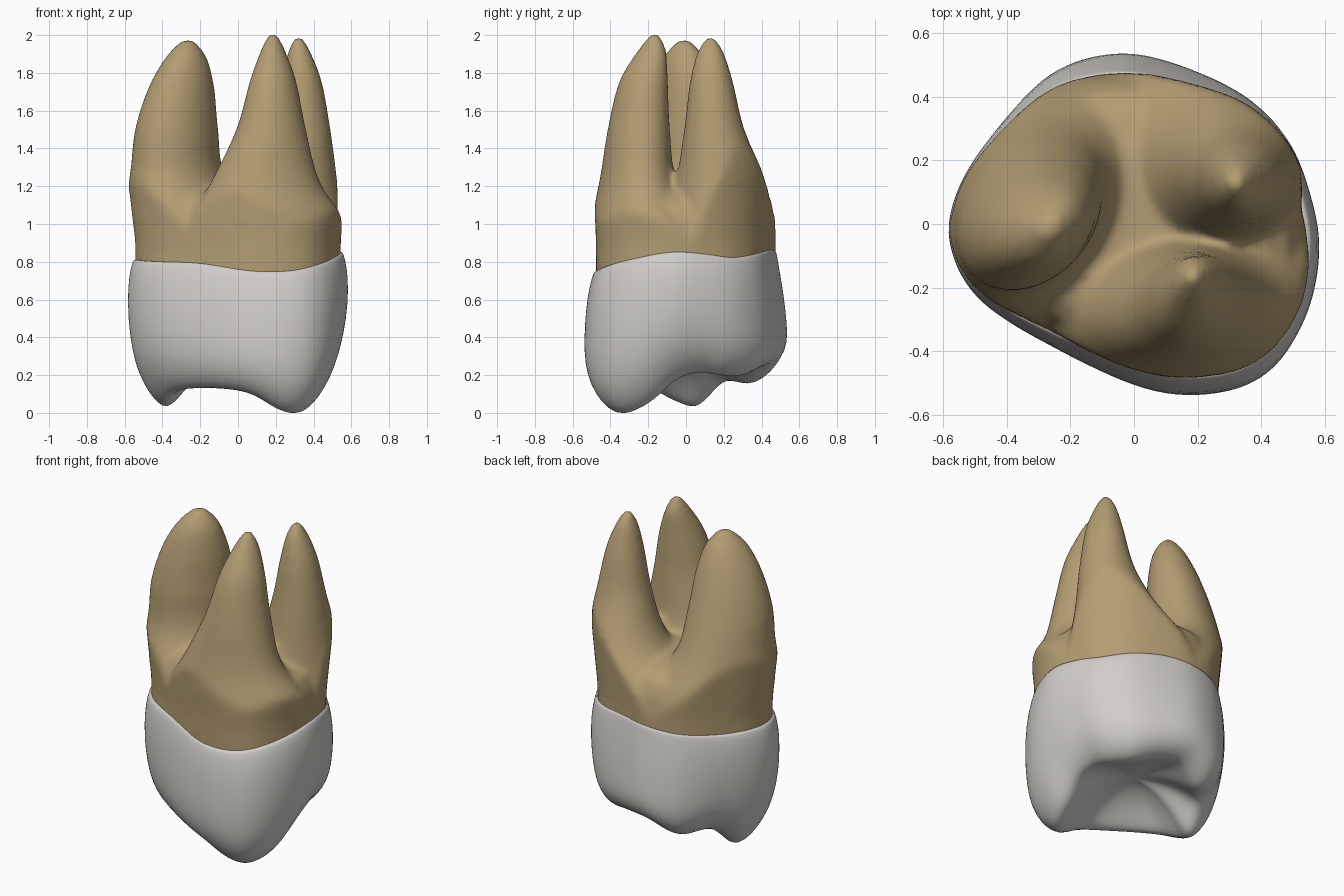
import bpy, bmesh, math
from mathutils import Vector

if "Cube" in bpy.data.objects:
    bpy.data.objects.remove(bpy.data.objects["Cube"])

def material(name, rgb):
    m = bpy.data.materials.new(name)
    m.diffuse_color = (*rgb, 1)
    m.use_nodes = True
    m.node_tree.nodes["Principled BSDF"].inputs["Base Color"].default_value = m.diffuse_color
    return m

ENAMEL = material("enamel_white", (0.64, 0.62, 0.59))
DENTINE = material("root_tan", (0.45, 0.34, 0.17))

def spline(pts, steps, closed):
    """Catmull-Rom through points of any dimension."""
    n, out = len(pts), []
    get = (lambda i: Vector(pts[i % n])) if closed else (lambda i: Vector(pts[max(0, min(n - 1, i))]))
    for i in range(n if closed else n - 1):
        a, b, c, d = (get(i + k) for k in (-1, 0, 1, 2))
        for s in range(steps):
            t = s / steps
            out.append(0.5 * (2 * b + (c - a) * t + (2 * a - 5 * b + 4 * c - d) * t * t
                              + (3 * b - a - 3 * c + d) * t ** 3))
    if not closed:
        out.append(get(n - 1))
    return out

def loft(bm, rings, cap_start, cap_end):
    rows = [[bm.verts.new(p) for p in r] for r in rings]
    n = len(rows[0])
    for a, b in zip(rows, rows[1:]):
        for i in range(n):
            j = (i + 1) % n
            bm.faces.new((a[i], a[j], b[j], b[i]))
    for row, cap in ((rows[0], cap_start), (rows[-1], cap_end)):
        if cap:
            c = bm.verts.new(sum((v.co for v in row), Vector()) / n)
            for i in range(n):
                bm.faces.new((row[i], row[(i + 1) % n], c))

def finish(bm, name, mat):
    bmesh.ops.recalc_face_normals(bm, faces=bm.faces)
    me = bpy.data.meshes.new(name)
    bm.to_mesh(me)
    bm.free()
    me.materials.append(mat)
    ob = bpy.data.objects.new(name, me)
    bpy.context.collection.objects.link(ob)
    bpy.context.view_layer.objects.active = ob
    return ob

def apply_all(ob):
    for m in list(ob.modifiers):
        bpy.ops.object.modifier_apply(modifier=m.name)
    ob.data.shade_smooth()

# Crown outline seen from above: x, y, neck line height, biting edge height
OUTLINE = [
    (0.45, -0.45, .79, -.01), (0.55, -0.28, .83, .05), (0.585, -0.08, .86, .17), (0.555, 0.10, .85, .21),
    (0.49, 0.27, .83, .195), (0.36, 0.41, .85, .19), (0.16, 0.50, .87, .23), (-0.05, 0.54, .86, .235),
    (-0.27, 0.48, .84, .15), (-0.45, 0.29, .82, .16), (-0.56, 0.10, .82, .03), (-0.58, -0.07, .82, .05),
    (-0.48, -0.25, .81, .11), (-0.22, -0.41, .80, .125), (0.07, -0.53, .76, .10), (0.30, -0.53, .76, .01)]
cols = spline(OUTLINE, 4, True)

# Crown wall: fraction down from neck, then scale at the sides, front and back
WALL = [(.02, .90, .85, .85), (0, .945, .885, .885), (.06, .97, .915, .895), (.2, 1, .96, .925),
        (.42, .995, .99, .965), (.62, .96, 1, .99), (.78, .90, .98, 1), (.90, .81, .91, .94),
        (.97, .73, .82, .84), (1, .655, .72, .73)]
# Chewing surface: scale relative to cusp ring, blend toward the central pit
FOSSA = [(.88, .14), (.72, .42), (.52, .70), (.3, .9), (.12, .98)]
PIT = 0.29

def crown_ring(u, side, front, back):
    ring = []
    for x, y, top, low in cols:
        b = y * y / (x * x + y * y)
        s = side * (1 - b) + (back if y > 0 else front) * b
        ring.append(Vector((x * s, y * s, top + (low - top) * u)))
    return ring

bm = bmesh.new()
rings = [crown_ring(*w) for w in WALL]
edge = rings[-1]
for s, k in FOSSA:
    rings.append([Vector((p.x * s, p.y * s, p.z + (PIT - p.z) * k)) for p in edge])
loft(bm, rings, False, True)
crown = finish(bm, "crown", ENAMEL)
crown.modifiers.new("smooth", 'SUBSURF').levels = 1
apply_all(crown)

# Roots: a tapering trunk that splits into three
SX, SY = .93, .88
bm = bmesh.new()
TRUNK = [(.62, .95), (.80, 1), (.92, .99), (1.03, .96), (1.11, .89), (1.16, .76), (1.19, .5), (1.2, .2)]
loft(bm, [[Vector((c[0] * s * SX, c[1] * s * SY, z)) for c in cols] for z, s in TRUNK], True, True)

limits = [(math.atan2(c[1], c[0]), math.hypot(c[0], c[1]), c[2]) for c in spline(OUTLINE, 16, True)]

def limit_at(x, y):
    a = math.atan2(y, x)
    return min(limits, key=lambda l: abs(l[0] - a))

def clip(x, y, z):
    """Keep low root sections inside the neck outline."""
    t = max(0, min(1, (z - .9) / .35))
    sx, sy = SX + .07 * t, SY + .03 * t
    x, y = x / sx, y / sy
    k = min(1, limit_at(x, y)[1] / max(math.hypot(x, y), 1e-6))
    return Vector((x * k * sx, y * k * sy, z))

def root(skew, sections):
    """Sections: centre x, centre y, z, half width x, half width y."""
    rings = []
    for x, y, z, rx, ry in spline(sections, 6, False):
        rings.append([clip(x + rx * math.cos(a), y + ry * math.sin(a + skew), z)
                      for a in (i * math.tau / 48 for i in range(48))])
    loft(bm, rings, True, True)

# left root
root(.25, [(-.20, .05, .65, .45, .45), (-.25, .06, .98, .39, .40), (-.32, .055, 1.25, .255, .28),
           (-.325, .02, 1.5, .22, .225), (-.30, 0, 1.72, .175, .17), (-.275, -.01, 1.88, .11, .11),
           (-.265, -.01, 1.975, .03, .03)])
# front root
root(.15, [(.15, -.20, .65, .48, .40), (.155, -.22, .98, .43, .30), (.145, -.255, 1.22, .29, .205),
           (.175, -.25, 1.5, .185, .165), (.185, -.225, 1.75, .125, .13), (.185, -.18, 1.92, .065, .075),
           (.185, -.165, 2.01, .02, .02)])
# back root
root(0, [(.20, .20, .65, .45, .40), (.20, .21, .98, .38, .33), (.295, .185, 1.25, .23, .235),
         (.33, .15, 1.5, .16, .16), (.335, .135, 1.75, .11, .115), (.325, .13, 1.91, .06, .07),
         (.32, .13, 1.99, .02, .02)])
roots = finish(bm, "roots", DENTINE)
fuse = roots.modifiers.new("fuse", 'REMESH')
fuse.mode = 'VOXEL'
fuse.voxel_size = 0.018
soft = roots.modifiers.new("soften", 'SMOOTH')
soft.factor = 0.5
soft.iterations = 10
apply_all(roots)

# Open the root underside hidden inside the crown
bm = bmesh.new()
bm.from_mesh(roots.data)
hidden = []
for f in bm.faces:
    c = f.calc_center_median()
    if c.z < limit_at(c.x, c.y)[2] - .035:
        hidden.append(f)
bmesh.ops.delete(bm, geom=hidden, context='FACES')
bm.to_mesh(roots.data)
bm.free()
